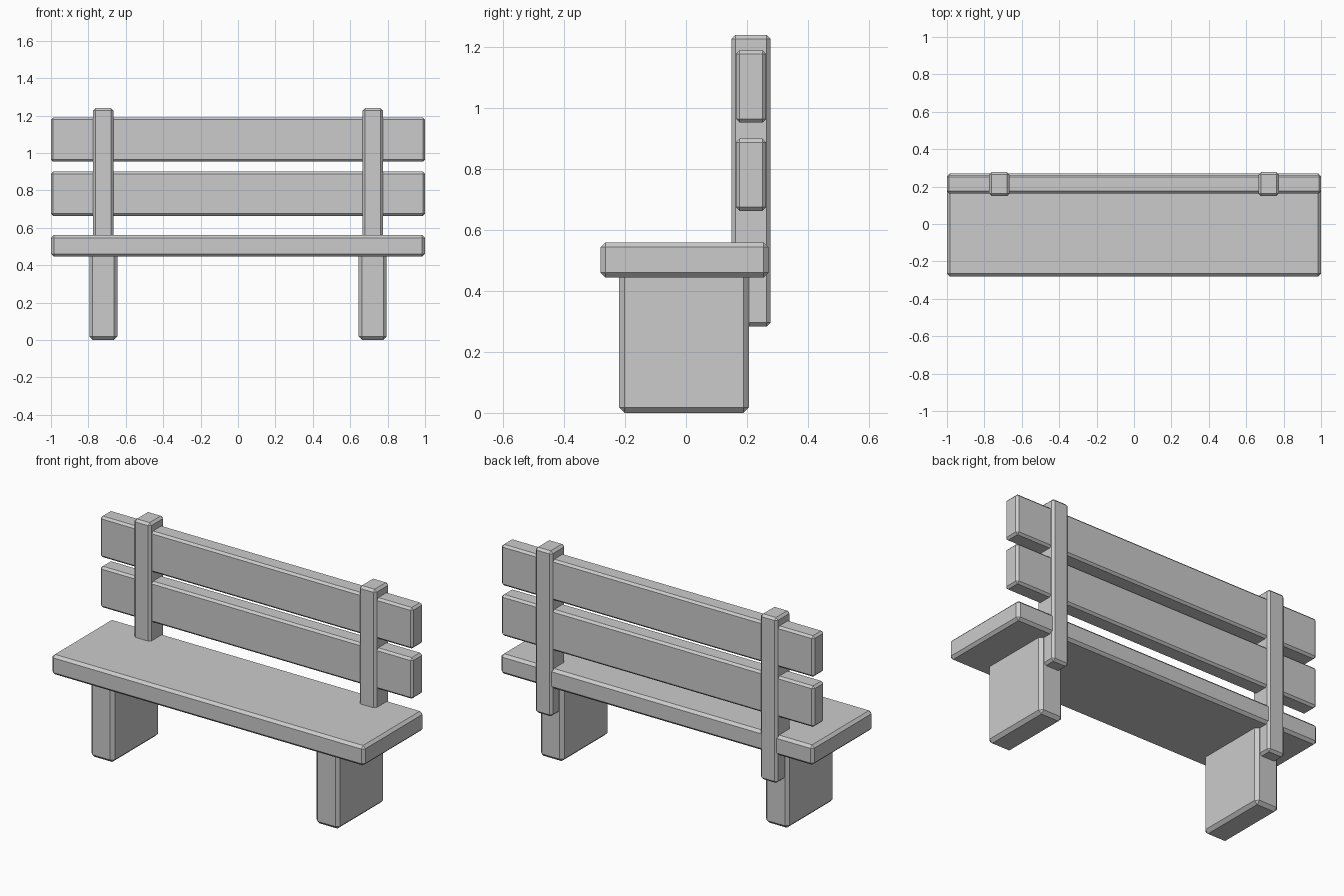
import bpy

cube = bpy.data.objects.get("Cube")
if cube:
    bpy.data.objects.remove(cube, do_unlink=True)

grey = bpy.data.materials.new("plain grey")
grey.use_nodes = True
color = (0.6, 0.6, 0.6, 1.0)
grey.diffuse_color = color
grey.node_tree.nodes["Principled BSDF"].inputs["Base Color"].default_value = color


def board(name, x, y, z, chamfer):
    """Chamfered box spanning the given (low, high) range on each axis."""
    spans = (x, y, z)
    bpy.ops.mesh.primitive_cube_add(size=1, location=[(a + b) / 2 for a, b in spans])
    obj = bpy.context.object
    obj.name = obj.data.name = name
    obj.scale = [b - a for a, b in spans]
    bpy.ops.object.transform_apply(location=False, rotation=False, scale=True)
    bevel = obj.modifiers.new("chamfer", "BEVEL")
    bevel.width = chamfer
    bevel.segments = 1
    obj.data.materials.append(grey)
    return obj


# Seat plank
board("seat", (-1, 1), (-0.28, 0.27), (0.445, 0.56), 0.015)

# Backrest slats
board("lower_back_slat", (-1, 1), (0.164, 0.263), (0.663, 0.90), 0.012)
board("upper_back_slat", (-1, 1), (0.164, 0.263), (0.953, 1.19), 0.012)

# Slab legs and back posts, one on each side
for side, sign in (("left", 1), ("right", -1)):
    cx = sign * 0.72
    board(side + "_leg", (cx - 0.075, cx + 0.075), (-0.22, 0.207), (0, 0.48), 0.018)
    board(side + "_back_post", (cx - 0.054, cx + 0.054), (0.149, 0.278), (0.284, 1.24), 0.013)
